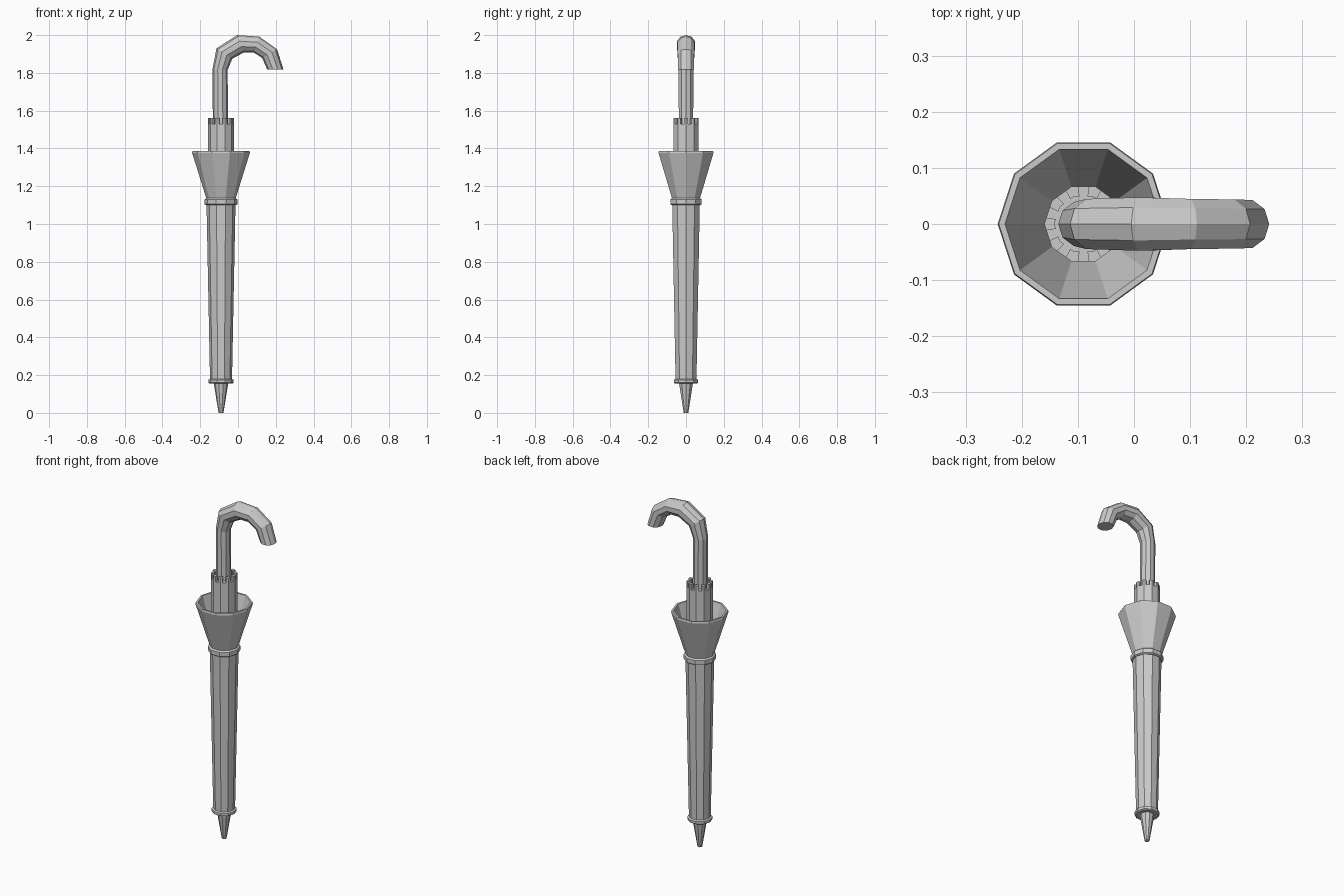
import bpy, bmesh
from math import sin, cos, radians, pi
from mathutils import Vector

if "Cube" in bpy.data.objects:
    bpy.data.objects.remove(bpy.data.objects["Cube"])

AXIS = -0.09   # x position of the shaft
N = 10         # sides of every round part


def finish(name, bm):
    bmesh.ops.recalc_face_normals(bm, faces=bm.faces)
    me = bpy.data.meshes.new(name)
    bm.to_mesh(me)
    bm.free()
    ob = bpy.data.objects.new(name, me)
    bpy.context.collection.objects.link(ob)
    return ob


def skin(bm, rings, closed=False):
    """Bridge rings of verts; cap the ends unless the profile is closed."""
    pairs = list(zip(rings, rings[1:]))
    if closed:
        pairs.append((rings[-1], rings[0]))
    else:
        bm.faces.new(rings[0])
        bm.faces.new(rings[-1])
    for a, b in pairs:
        for i in range(len(a)):
            j = (i + 1) % len(a)
            bm.faces.new((a[i], a[j], b[j], b[i]))


def lathe(name, profile, closed=False):
    bm = bmesh.new()
    rings = [[bm.verts.new((AXIS + r * cos(2 * pi * i / N), r * sin(2 * pi * i / N), z))
              for i in range(N)] for r, z in profile]
    skin(bm, rings, closed)
    return finish(name, bm)


# Turned parts, from the ground up
lathe("tip", [(0.013, 0), (0.039, 0.16)])
lathe("lower_ring", [(0.06, 0.155), (0.067, 0.16), (0.067, 0.175), (0.058, 0.18)])
lathe("folded_canopy", [(0.058, 0.165), (0.077, 1.12)])
lathe("strap_collar", [(0.08, 1.10), (0.087, 1.105), (0.087, 1.13), (0.078, 1.137)])
lathe("flared_canopy_edge", [(0.076, 1.13), (0.153, 1.377), (0.151, 1.387),
                             (0.14, 1.387), (0.066, 1.14)], closed=True)
lathe("upper_sleeve", [(0.07, 1.12), (0.07, 1.53)])

# Crown of teeth: one around each corner, leaving a slot mid-edge
bm = bmesh.new()
R_OUT, R_IN = 0.07, 0.052


def corner(r, i):
    a = radians(36 * i)
    return Vector((AXIS + r * cos(a), r * sin(a), 0))


for i in range(N):
    foot = []
    for r in (R_OUT, R_IN):
        c = corner(r, i)
        side = [c.lerp(corner(r, i - 1), 0.28), c, c.lerp(corner(r, i + 1), 0.28)]
        foot += side if r == R_OUT else side[::-1]
    skin(bm, [[bm.verts.new((p.x, p.y, z)) for p in foot] for z in (1.525, 1.56)])
finish("sleeve_teeth", bm)

# Hooked handle: (outer x, z, inner x, z, half depth) per section
sections = [(-0.133, 1.50, -0.052, 1.50, 0.040),
            (-0.135, 1.82, -0.055, 1.815, 0.041),
            (-0.114, 1.93, -0.030, 1.875, 0.047),
            (-0.005, 2.00, 0.030, 1.907, 0.050),
            (0.112, 1.992, 0.085, 1.907, 0.047),
            (0.207, 1.925, 0.127, 1.88, 0.046),
            (0.241, 1.817, 0.155, 1.817, 0.045)]
bm = bmesh.new()
rings = []
for ox, oz, ix, iz, d in sections:
    o, n = Vector((ox, 0, oz)), Vector((ix, 0, iz))
    mid, half = (o + n) / 2, (o - n) / 2
    rings.append([bm.verts.new(mid + half * cos(2 * pi * i / N)
                               + Vector((0, d * sin(2 * pi * i / N), 0)))
                  for i in range(N)])
skin(bm, rings)
finish("hook_handle", bm)
